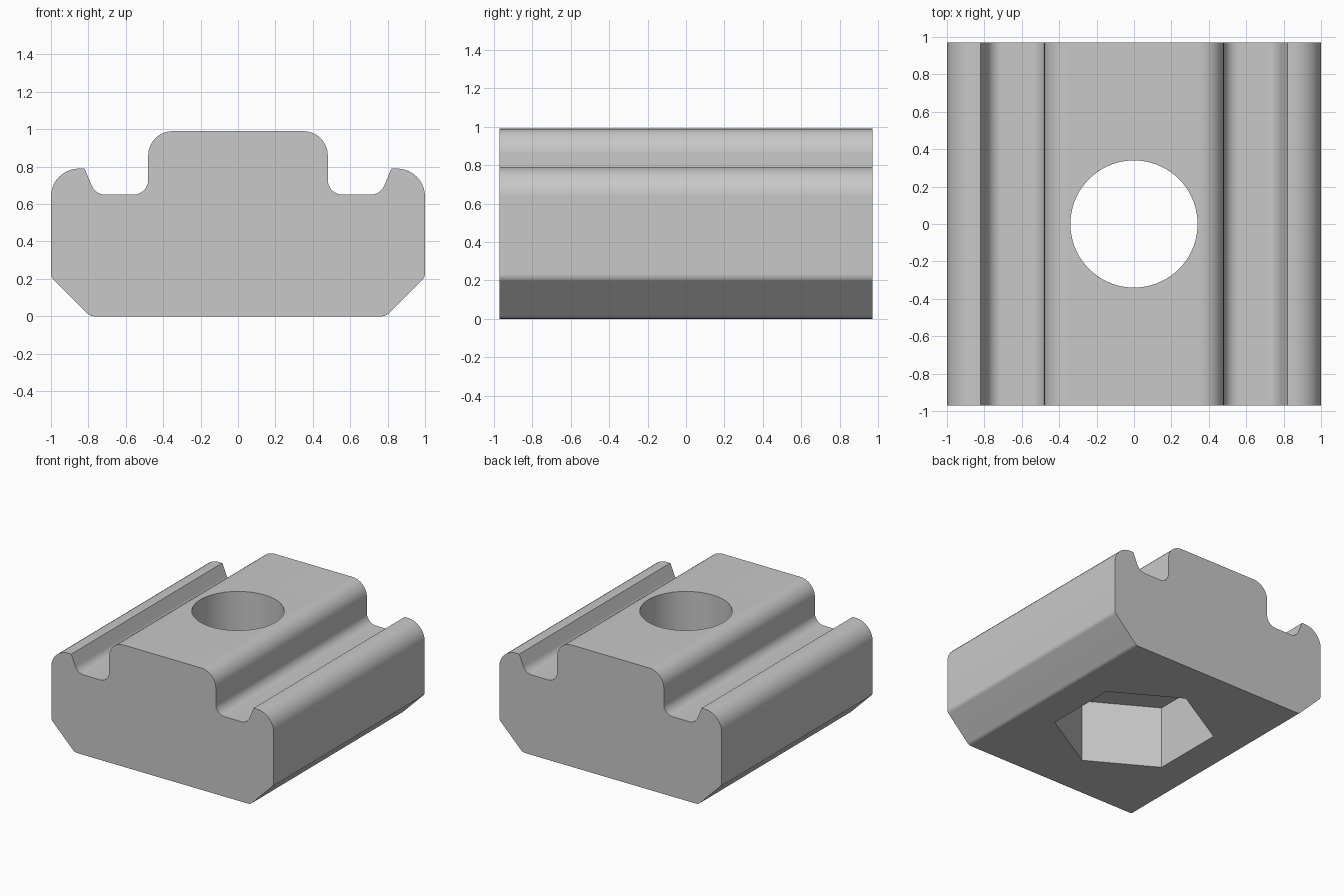
import bpy
import bmesh
from math import sin, cos, pi, tan, ceil
from mathutils import Vector

cube = bpy.data.objects.get("Cube")
if cube:
    bpy.data.objects.remove(cube, do_unlink=True)

steel = bpy.data.materials.new("grey_steel")
steel.use_nodes = True
grey = (0.58, 0.58, 0.58, 1)
steel.diffuse_color = grey
steel.node_tree.nodes["Principled BSDF"].inputs["Base Color"].default_value = grey


def fillet(prev, corner, nxt, radius):
    """Replace a profile corner by an arc tangent to both its edges."""
    if radius == 0:
        return [corner]
    a, b = (prev - corner).normalized(), (nxt - corner).normalized()
    half = a.angle(b) / 2
    centre = corner + (a + b).normalized() * radius / sin(half)
    start = corner + a * radius / tan(half) - centre
    end = corner + b * radius / tan(half) - centre
    sweep = pi - 2 * half
    steps = max(3, ceil(sweep / (pi / 20)))
    return [centre + (start * sin(sweep * (1 - i / steps)) + end * sin(sweep * i / steps)) / sin(sweep)
            for i in range(steps + 1)]


def prism(name, points, direction):
    """Extrude a closed outline into a solid."""
    bm = bmesh.new()
    face = bm.faces.new([bm.verts.new(p) for p in points])
    made = bmesh.ops.extrude_face_region(bm, geom=[face], use_keep_orig=True)
    moved = [v for v in made["geom"] if isinstance(v, bmesh.types.BMVert)]
    bmesh.ops.translate(bm, verts=moved, vec=direction)
    bmesh.ops.recalc_face_normals(bm, faces=bm.faces)
    mesh = bpy.data.meshes.new(name)
    bm.to_mesh(mesh)
    bm.free()
    mesh.materials.append(steel)
    obj = bpy.data.objects.new(name, mesh)
    bpy.context.collection.objects.link(obj)
    return obj


def ring(sides, radius, z):
    """Regular polygon with one corner on the y axis."""
    return [(radius * sin(2 * pi * i / sides), radius * cos(2 * pi * i / sides), z)
            for i in range(sides)]


# Half profile from bottom to top: x, z, corner radius
half = [(0.79, 0, 0.05), (1, 0.21, 0.05), (1, 0.79, 0.15), (0.82, 0.79, 0),
        (0.762, 0.65, 0.08), (0.48, 0.65, 0.08), (0.48, 0.99, 0.13)]
corners = half + [(-x, z, r) for x, z, r in reversed(half)]
outline = []
for i, (x, z, r) in enumerate(corners):
    before, after = corners[i - 1], corners[(i + 1) % len(corners)]
    outline += fillet(Vector(before[:2]), Vector((x, z)), Vector(after[:2]), r)

# Grooved nut body
depth = 0.97
body = prism("slot_nut_body", [(p.x, -depth, p.y) for p in outline], (0, 2 * depth, 0))

# Round bolt hole and hexagonal pocket in the underside
cutters = [prism("hex_pocket_cutter", ring(6, 0.6, -0.1), (0, 0, 0.61)),
           prism("bolt_hole_cutter", ring(72, 0.34, 0.3), (0, 0, 1))]
bpy.context.view_layer.objects.active = body
body.select_set(True)
for cutter in cutters:
    cutter.hide_render = True
    cut = body.modifiers.new(cutter.name, "BOOLEAN")
    cut.operation = "DIFFERENCE"
    cut.solver = "EXACT"
    cut.object = cutter
    bpy.ops.object.modifier_apply(modifier=cut.name)
    bpy.data.objects.remove(cutter, do_unlink=True)

# Smooth fillets, crisp edges
bpy.ops.object.shade_smooth_by_angle(angle=pi / 6)
weighted = body.modifiers.new("flat_face_normals", "WEIGHTED_NORMAL")
weighted.keep_sharp = True
